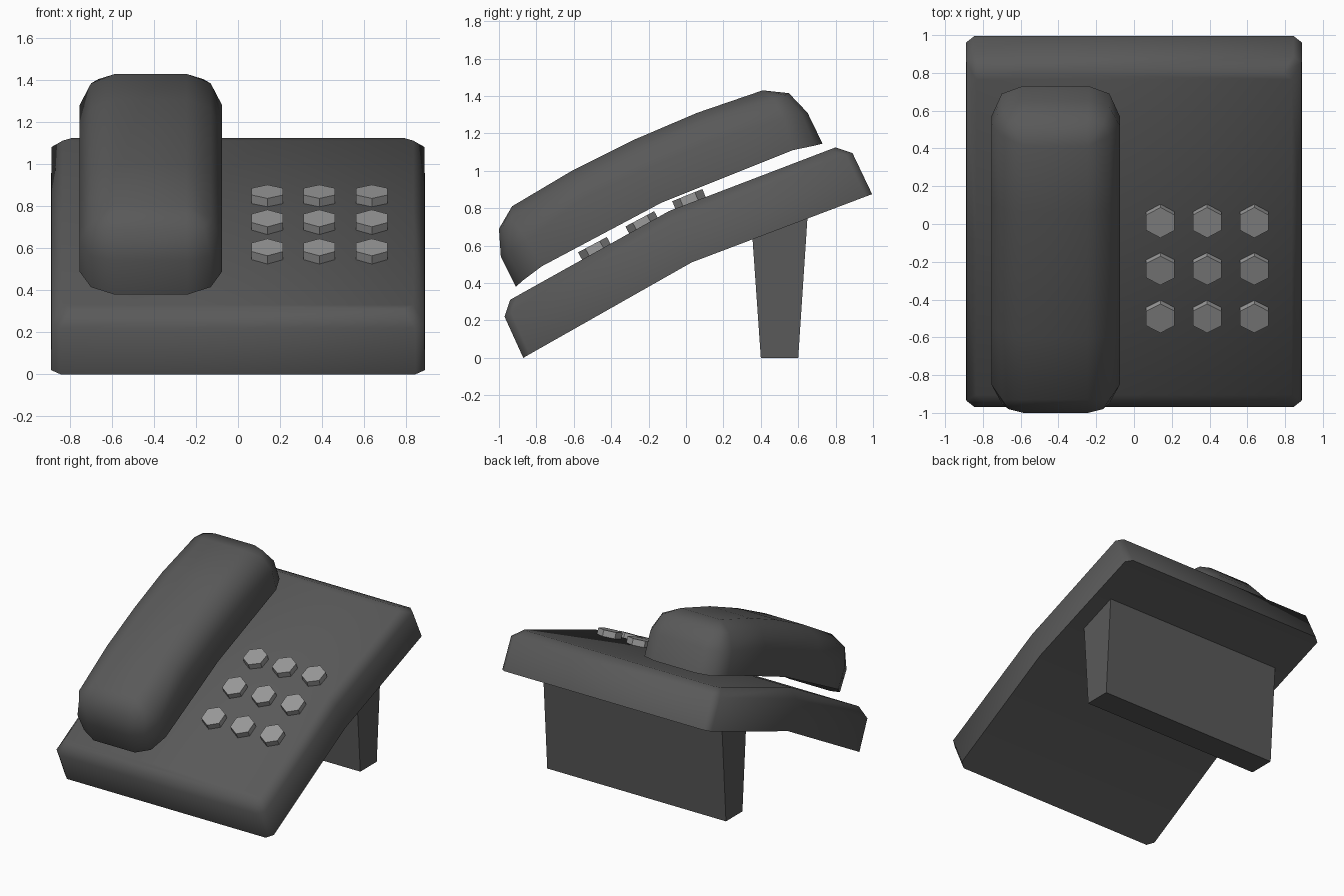
import bpy, bmesh, math

if "Cube" in bpy.data.objects:
    bpy.data.objects.remove(bpy.data.objects["Cube"])


def material(name, v):
    m = bpy.data.materials.new(name)
    m.diffuse_color = (v, v, v, 1)
    m.use_nodes = True
    m.node_tree.nodes["Principled BSDF"].inputs["Base Color"].default_value = m.diffuse_color
    return m


BODY = material("dark_plastic", 0.1)
KEYS = material("key_plastic", 0.32)


def finish(name, bm, mat, angle=None):
    bmesh.ops.remove_doubles(bm, verts=bm.verts, dist=1e-4)
    bmesh.ops.recalc_face_normals(bm, faces=bm.faces)
    me = bpy.data.meshes.new(name)
    bm.to_mesh(me)
    bm.free()
    me.materials.append(mat)
    ob = bpy.data.objects.new(name, me)
    bpy.context.collection.objects.link(ob)
    if angle:
        bpy.ops.object.select_all(action='DESELECT')
        bpy.context.view_layer.objects.active = ob
        ob.select_set(True)
        bpy.ops.object.shade_smooth_by_angle(angle=math.radians(angle))
    return ob


def shell(name, levels, cx, mat, angle=None):
    """Stack of mirrored outlines; each level is a list of (half_width, y, z)."""
    bm = bmesh.new()
    rings = []
    for lv in levels:
        right = [bm.verts.new((cx + w, y, z)) for w, y, z in lv]
        left = [bm.verts.new((cx - w, y, z)) for w, y, z in lv]
        rings.append((right, left))
    for r, l in (rings[0], rings[-1]):
        for i in range(len(r) - 1):
            bm.faces.new((r[i], r[i + 1], l[i + 1], l[i]))
    loops = [r + l[::-1] for r, l in rings]
    for a, b in zip(loops, loops[1:]):
        n = len(a)
        for i in range(n):
            j = (i + 1) % n
            bm.faces.new((a[i], a[j], b[j], b[i]))
    return finish(name, bm, mat, angle)


# Bent base slab: bottom, shoulder and top outlines
def base_level(w, front, bend, back):
    (fy, fz), (by, bz), (ky, kz) = front, bend, back
    return [(w - 0.045, fy, fz), (w, fy + 0.035, fz + 0.02), (w, by, bz),
            (w, ky - 0.035, kz - 0.013), (w - 0.045, ky, kz)]


shell("base", [
    base_level(0.89, (-0.87, 0.0), (0.03, 0.51), (0.995, 0.875)),
    base_level(0.888, (-0.97, 0.22), (-0.07, 0.72), (0.89, 1.095)),
    base_level(0.835, (-0.94, 0.31), (-0.09, 0.785), (0.80, 1.125)),
], 0, BODY, 65)

# Handset: rounded ends and shoulders, curved along its length
def handset_level(widths, pts):
    a, b, c = widths
    return [(w, y, z) for w, (y, z) in zip((a, b, c, c, c, c, c, b, a), pts)]


top = [(-0.93, 0.81)] * 3 + [(-0.61, 1.0), (-0.28, 1.165), (0.06, 1.31)] + [(0.41, 1.43)] * 3
shell("handset", [
    handset_level((0.175, 0.285, 0.34), [
        (-0.91, 0.38), (-0.87, 0.415), (-0.77, 0.49), (-0.45, 0.66), (-0.13, 0.83),
        (0.22, 0.97), (0.57, 1.11), (0.69, 1.135), (0.73, 1.145)]),
    handset_level((0.175, 0.285, 0.34), [
        (-0.99, 0.54), (-0.95, 0.56), (-0.85, 0.63), (-0.54, 0.86), (-0.22, 1.01),
        (0.12, 1.155), (0.52, 1.28), (0.62, 1.30), (0.65, 1.31)]),
    handset_level((0.17, 0.25, 0.285), [
        (-1.0, 0.69), (-0.98, 0.705), (-0.93, 0.74), (-0.59, 0.955), (-0.26, 1.12),
        (0.08, 1.265), (0.47, 1.385), (0.53, 1.405), (0.55, 1.415)]),
    handset_level((0.17, 0.17, 0.17), top),
], -0.415, BODY, 50)

# Rear stand, tapering downwards
shell("stand", [
    [(0.76, 0.40, 0.0), (0.76, 0.60, 0.0)],
    [(0.76, 0.355, 0.645), (0.76, 0.65, 0.757)],
], 0, BODY)

# Hexagonal keys following the slope of the base
for row, (y, z, tilt) in enumerate(((0.007, 0.87, 22), (-0.247, 0.743, 28), (-0.50, 0.605, 28))):
    for col, x in enumerate((0.14, 0.387, 0.637)):
        bm = bmesh.new()
        bmesh.ops.create_cone(bm, cap_ends=True, segments=6, radius1=0.087,
                              radius2=0.087, depth=0.07)
        bmesh.ops.translate(bm, verts=bm.verts, vec=(0, 0, -0.035))
        key = finish(f"key_{row + 1}_{col + 1}", bm, KEYS)
        key.location = (x, y, z)
        key.rotation_euler.x = math.radians(tilt)
